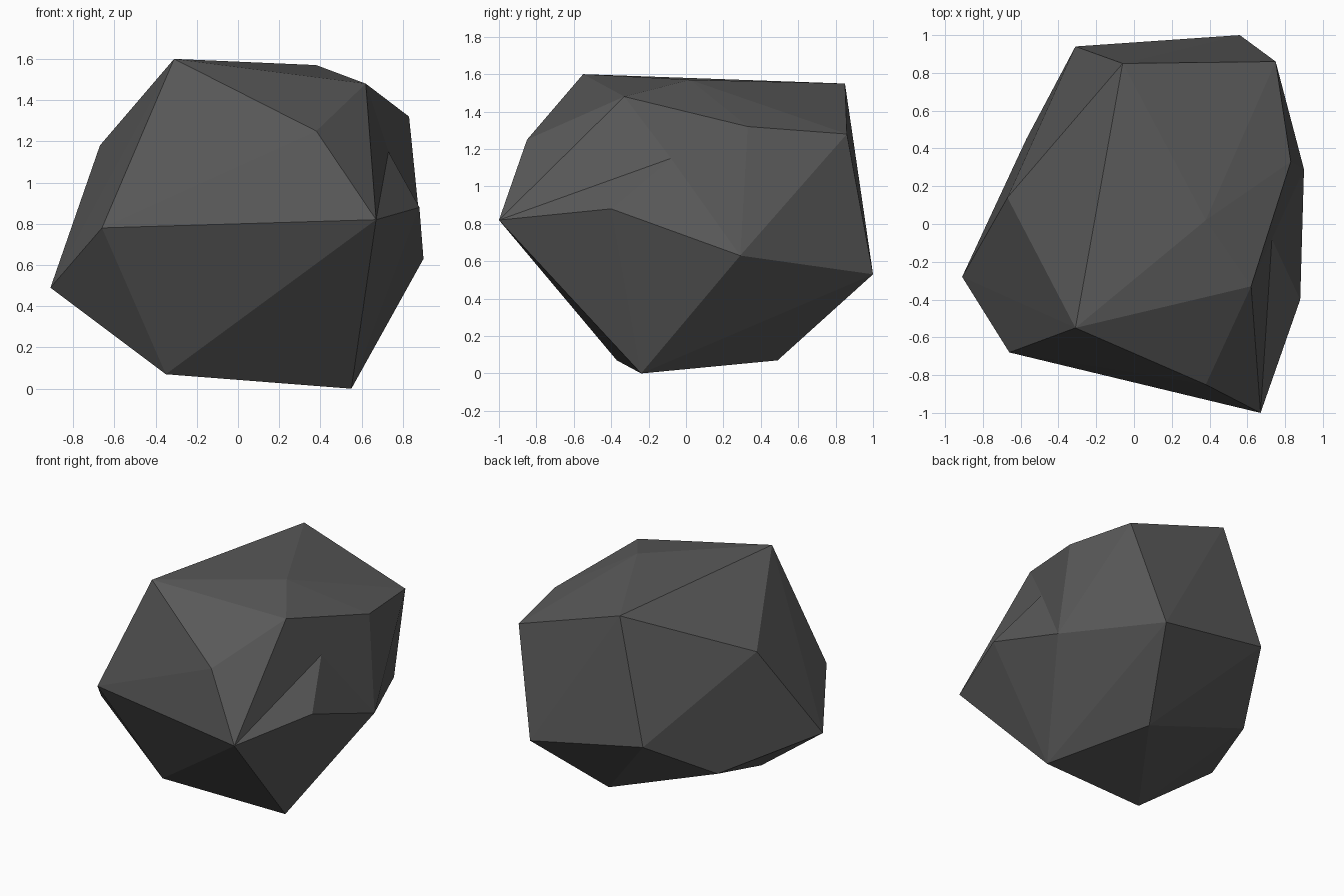
import bpy
import bmesh

default_cube = bpy.data.objects.get("Cube")
if default_cube:
    bpy.data.objects.remove(default_cube, do_unlink=True)

# Single stone colour
stone = bpy.data.materials.new("dark grey stone")
stone.use_nodes = True
colour = (0.1, 0.1, 0.1, 1)
stone.diffuse_color = colour
stone.node_tree.nodes["Principled BSDF"].inputs["Base Color"].default_value = colour

# Corners of the boulder, grouped by where they sit
corners = {
    "crown_front": (-.31, -.55, 1.6),
    "crown_middle": (.38, .02, 1.57),
    "crown_back": (-.06, .85, 1.55),
    "shoulder_front": (.62, -.33, 1.48),
    "shoulder_side": (.83, .33, 1.32),
    "shoulder_back": (.75, .86, 1.28),
    "shoulder_far": (-.67, .14, 1.18),
    "brow": (.38, -.85, 1.25),
    "nose": (.67, -1, .82),
    "waist_front": (-.66, -.68, .78),
    "waist_far": (-.91, -.28, .49),
    "waist_side": (.88, -.4, .88),
    "waist_rear_side": (.9, .29, .63),
    "waist_back": (.56, 1, .53),
    "waist_rear_far": (-.31, .94, .69),
    "skirt_far": (-.57, .45, .38),
    "base_front": (-.35, -.37, .07),
    "base_side": (.55, -.24, 0),
    "base_back": (.28, .49, .07),
}

# Boulder body: tight faceted skin around the corners
bm = bmesh.new()
verts = {name: bm.verts.new(point) for name, point in corners.items()}
bmesh.ops.convex_hull(bm, input=list(bm.verts))

# Chipped dent on the side: open the facets there and fan them inwards
rim_names = ["shoulder_front", "nose", "waist_side", "waist_rear_side", "shoulder_side"]
rim = [verts[name] for name in rim_names]
chipped = [face for face in bm.faces if all(v in rim for v in face.verts)]
bmesh.ops.delete(bm, geom=chipped, context="FACES")
dent = bm.verts.new((.73, -.08, 1.15))
for start, end in zip(rim, rim[1:] + rim[:1]):
    bm.faces.new((start, end, dent))
bmesh.ops.recalc_face_normals(bm, faces=list(bm.faces))

mesh = bpy.data.meshes.new("boulder")
bm.to_mesh(mesh)
bm.free()
mesh.materials.append(stone)
boulder = bpy.data.objects.new("boulder", mesh)
bpy.context.collection.objects.link(boulder)
